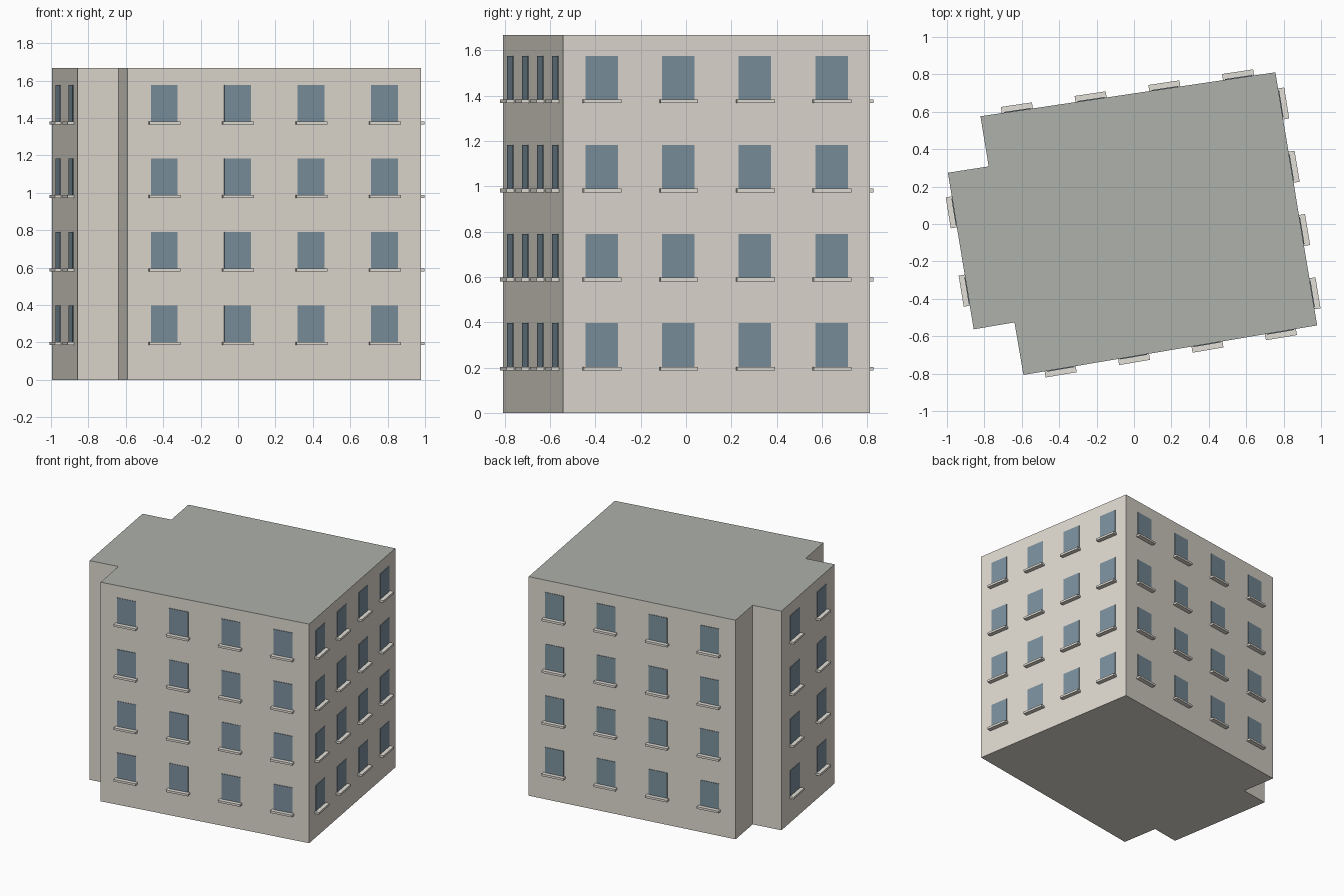
import bpy, bmesh
from mathutils import Vector, Matrix

if "Cube" in bpy.data.objects:
    bpy.data.objects.remove(bpy.data.objects["Cube"])

H = 1.667
# footprint, counter-clockwise, starting at the front wall
FOOT = [(-0.591, -0.807), (0.979, -0.542), (0.756, 0.811), (-0.821, 0.576),
        (-0.777, 0.308), (-0.995, 0.274), (-0.857, -0.563), (-0.639, -0.526)]
WINDOWS = {0: 4, 1: 4, 2: 4, 5: 2}        # wall index -> windows per floor
FLOORS = [0.30 + 0.393 * i for i in range(4)]
WIN_W, WIN_H = 0.145, 0.193


def material(name, rgb):
    m = bpy.data.materials.new(name)
    m.diffuse_color = (*rgb, 1)
    m.use_nodes = True
    m.node_tree.nodes["Principled BSDF"].inputs["Base Color"].default_value = m.diffuse_color
    return m


def finish(name, bm, *mats):
    me = bpy.data.meshes.new(name)
    bm.to_mesh(me)
    bm.free()
    for m in mats:
        me.materials.append(m)
    ob = bpy.data.objects.new(name, me)
    bpy.context.collection.objects.link(ob)
    return ob


def box(bm, frame, along, out, z, w, d, h):
    """Box in a wall's frame: x along the wall, y outwards, z up."""
    m = frame @ Matrix.Translation((along, out, z)) @ Matrix.Diagonal((w, d, h, 1))
    bmesh.ops.create_cube(bm, size=1, matrix=m)


wall_mat = material("wall_stone", (0.74, 0.70, 0.63))
sill_mat = material("sill_stone", (0.77, 0.74, 0.68))
roof_mat = material("roof_grey", (0.42, 0.44, 0.41))
glass_mat = material("window_glass", (0.20, 0.28, 0.34))

# building body with a flat roof
bm = bmesh.new()
base = bm.faces.new([bm.verts.new((x, y, 0)) for x, y in FOOT])
bmesh.ops.extrude_face_region(bm, geom=[base], use_keep_orig=True)
bm.faces.ensure_lookup_table()
top = [f for f in bm.faces if f is not base and len(f.verts) == len(FOOT)][0]
bmesh.ops.translate(bm, verts=top.verts, vec=(0, 0, H))
bmesh.ops.recalc_face_normals(bm, faces=bm.faces)
for f in bm.faces:
    f.material_index = 1 if f.normal.z > 0.5 else 0
finish("building_body", bm, wall_mat, roof_mat)

# window panes and sills
panes, sills = bmesh.new(), bmesh.new()
for i, count in WINDOWS.items():
    a = Vector((*FOOT[i], 0))
    b = Vector((*FOOT[(i + 1) % len(FOOT)], 0))
    length = (b - a).length
    u = (b - a) / length
    n = Vector((u.y, -u.x, 0))
    # u, up, outward normal: handed so that faces keep pointing out
    frame = Matrix.Translation(b) @ Matrix((-u, n, (0, 0, 1))).transposed().to_4x4()
    for k in range(count):
        s = length * (k + 0.5) / count
        for z in FLOORS:
            box(panes, frame, s, 0, z, WIN_W, 0.008, WIN_H)
            box(sills, frame, s, 0.0165, z - WIN_H / 2 - 0.008, 0.168, 0.033, 0.016)
finish("window_panes", panes, glass_mat)
finish("window_sills", sills, sill_mat)
